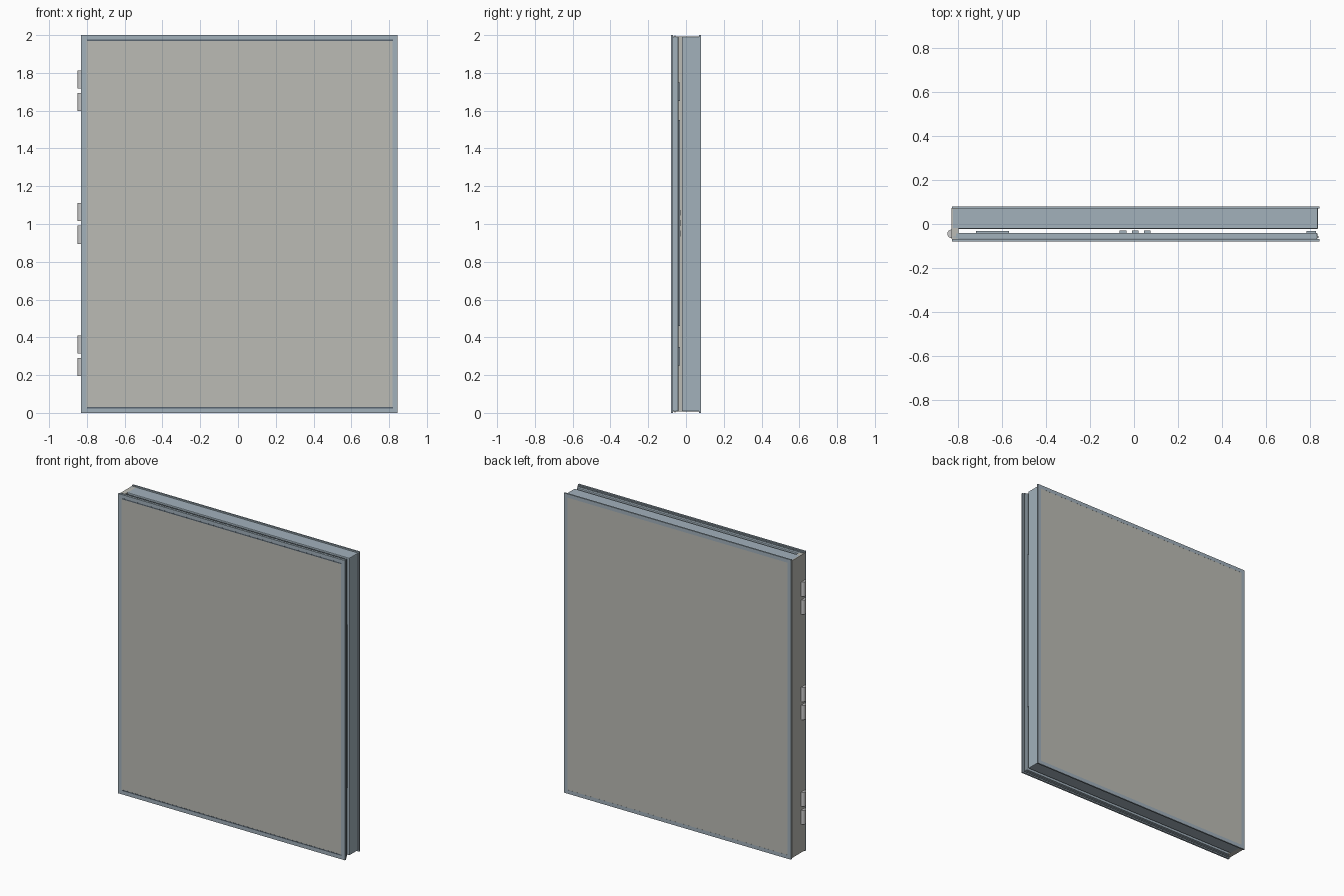
import bpy, bmesh
from mathutils import Matrix, Vector

if "Cube" in bpy.data.objects:
    bpy.data.objects.remove(bpy.data.objects["Cube"])


def material(name, rgb):
    m = bpy.data.materials.new(name)
    m.diffuse_color = (*rgb, 1)
    m.use_nodes = True
    m.node_tree.nodes["Principled BSDF"].inputs["Base Color"].default_value = m.diffuse_color
    return m


STEEL = material("blue_grey_steel", (0.36, 0.44, 0.50))
PANEL = material("warm_grey_panel", (0.50, 0.50, 0.46))
HINGE = material("pale_metal", (0.78, 0.78, 0.78))
DARK = material("dark_seal", (0.10, 0.13, 0.16))


def finish(bm, name, mat):
    me = bpy.data.meshes.new(name)
    bm.to_mesh(me)
    bm.free()
    ob = bpy.data.objects.new(name, me)
    bpy.context.collection.objects.link(ob)
    me.materials.append(mat)
    return ob


def add_box(bm, x, y, z):
    lo, hi = Vector((x[0], y[0], z[0])), Vector((x[1], y[1], z[1]))
    mat = Matrix.Translation((lo + hi) / 2) @ Matrix.Diagonal((*(hi - lo), 1))
    bmesh.ops.create_cube(bm, size=1, matrix=mat)


def box(name, x, y, z, mat, bevel=0):
    bm = bmesh.new()
    add_box(bm, x, y, z)
    if bevel:
        bmesh.ops.bevel(bm, geom=bm.edges[:], offset=bevel, segments=2,
                        profile=0.5, affect='EDGES')
    return finish(bm, name, mat)


def frame(name, x, y, z, w, mat):
    bm = bmesh.new()
    for xs in ((x[0], x[0] + w), (x[1] - w, x[1])):
        add_box(bm, xs, y, z)
    for zs in ((z[0], z[0] + w), (z[1] - w, z[1])):
        add_box(bm, (x[0] + w, x[1] - w), y, zs)
    return finish(bm, name, mat)


X, Z = (-0.83, 0.845), (0.0, 2.0)

# Rear body: shallow box with a slightly larger back rim and an inset panel
box("body", (-0.828, 0.838), (-0.022, 0.072), (0.008, 1.992), STEEL, 0.004)
frame("back_rim", X, (0.070, 0.080), Z, 0.025, STEEL)
box("back_panel", (-0.806, 0.821), (0.070, 0.0795), (0.024, 1.976), PANEL)

# Door: front plate with rim, and a smaller tray behind it
frame("door_rim", X, (-0.080, -0.068), Z, 0.027, STEEL)
box("door_panel", (-0.804, 0.819), (-0.0795, -0.068), (0.026, 1.974), PANEL)
box("door_tray", (-0.815, 0.835), (-0.069, -0.040), (0.008, 1.992), STEEL, 0.004)
box("door_lip", (-0.825, 0.842), (-0.061, -0.056), (0.003, 1.997), STEEL)

# Dark grooves along the top and bottom of the door front
for label, z in (("lower", 0.027), ("upper", 1.973)):
    box(label + "_groove", (-0.80, 0.82), (-0.0803, -0.078),
        (z - 0.004, z + 0.004), DARK)

# Hinge-side cover closing the gap between door and body
box("hinge_side_cover", (-0.832, -0.80), (-0.068, 0.072), (0.008, 1.992), PANEL)

# Hinges: three pairs of rounded knuckles
for i, zc in enumerate((0.303, 1.003, 1.705)):
    for part, zo in (("lower", -0.06), ("upper", 0.06)):
        bm = bmesh.new()
        bmesh.ops.create_cone(bm, cap_ends=True, segments=32, radius1=0.02,
                              radius2=0.02, depth=0.096,
                              matrix=Matrix.Translation((-0.83, -0.045, zc + zo)))
        ob = finish(bm, f"hinge_{i + 1}_{part}", HINGE)
        bpy.context.view_layer.objects.active = ob
        ob.select_set(True)
        bpy.ops.object.shade_smooth_by_angle()
        ob.select_set(False)

# Thin fittings on the inside of the door
for i, z in enumerate((0.30, 1.70)):
    box(f"inner_plate_{i + 1}", (-0.72, -0.57), (-0.041, -0.031),
        (z - 0.05, z + 0.05), STEEL)
for i in range(3):
    for j in range(3):
        x, z = -0.05 + 0.055 * i, 0.95 + 0.055 * j
        box(f"inner_stud_{i}_{j}", (x - 0.015, x + 0.015), (-0.041, -0.030),
            (z - 0.015, z + 0.015), STEEL)
box("latch_strip", (0.785, 0.83), (-0.041, -0.031), (0.46, 1.55), STEEL)
